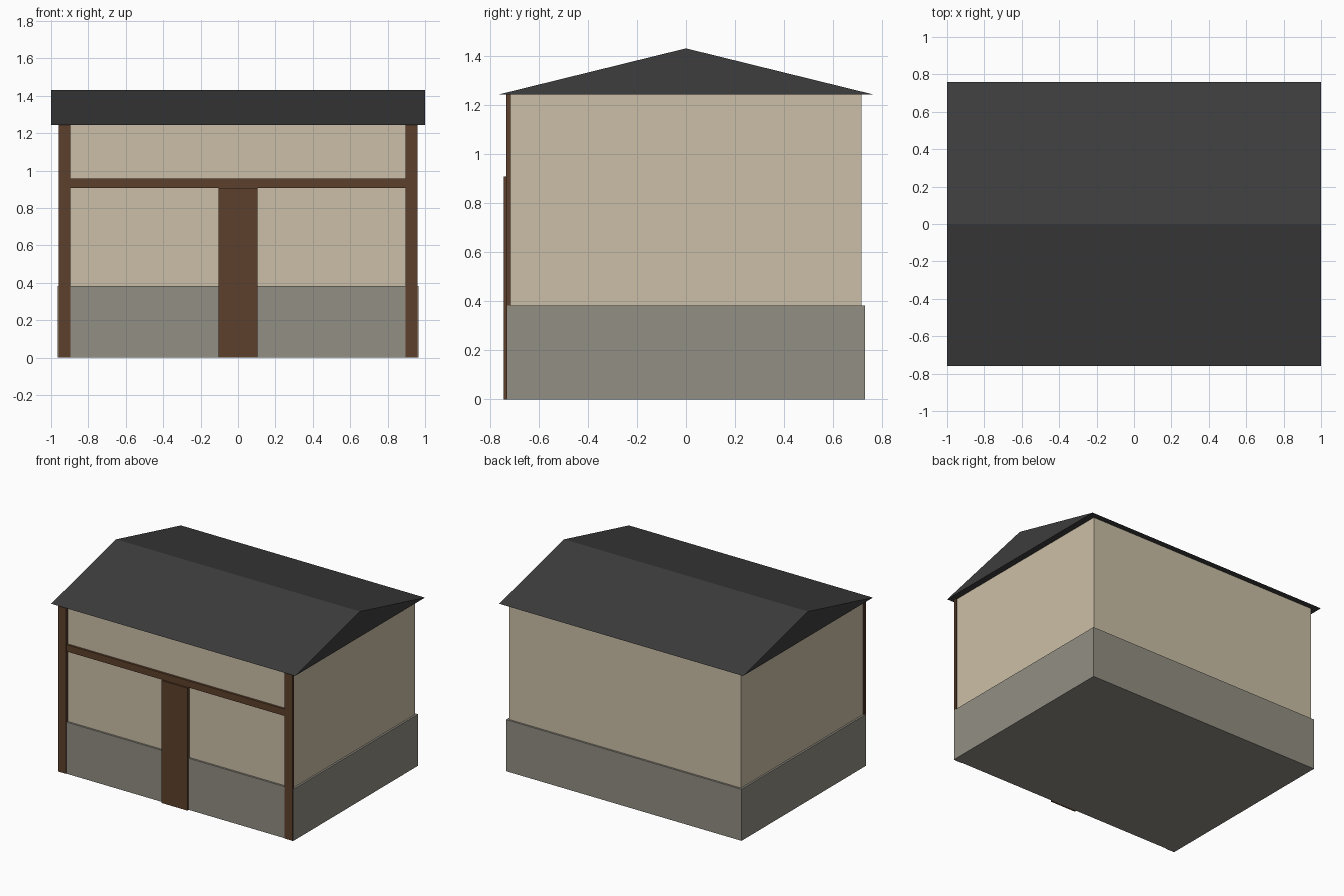
import bpy, bmesh

if "Cube" in bpy.data.objects:
    bpy.data.objects.remove(bpy.data.objects["Cube"])


def material(name, rgb):
    m = bpy.data.materials.new(name)
    m.diffuse_color = (*rgb, 1.0)
    m.use_nodes = True
    m.node_tree.nodes["Principled BSDF"].inputs["Base Color"].default_value = m.diffuse_color
    return m


PLASTER = material("beige plaster", (0.60, 0.52, 0.385))
STONE = material("grey stone", (0.29, 0.272, 0.228))
WOOD = material("brown wood", (0.108, 0.051, 0.025))
ROOF = material("dark roofing", (0.047, 0.047, 0.047))


def finish(name, bm, mat):
    bmesh.ops.recalc_face_normals(bm, faces=bm.faces[:])
    mesh = bpy.data.meshes.new(name)
    bm.to_mesh(mesh)
    bm.free()
    mesh.materials.append(mat)
    ob = bpy.data.objects.new(name, mesh)
    bpy.context.collection.objects.link(ob)
    return ob


def box(name, x, y, z, mat):
    """Box from (min, max) ranges on each axis."""
    bm = bmesh.new()
    bmesh.ops.create_cube(bm, size=1)
    for v in bm.verts:
        v.co = [r[0] if c < 0 else r[1] for c, r in zip(v.co, (x, y, z))]
    return finish(name, bm, mat)


EAVE = 1.243

# masonry body
box("stone_base", (-0.966, 0.966), (-0.729, 0.729), (0, 0.382), STONE)
box("walls", (-0.952, 0.952), (-0.715, 0.715), (0.01, EAVE), PLASTER)

# timber on the front
for side, name in ((-1, "left_post"), (1, "right_post")):
    box(name, sorted((side * 0.895, side * 0.961)), (-0.733, -0.714), (0, EAVE), WOOD)
box("cross_beam", (-0.895, 0.895), (-0.731, -0.712), (0.907, 0.957), WOOD)
box("door", (-0.105, 0.105), (-0.744, -0.712), (0, 0.907), WOOD)

# gabled roof: closed triangular prism along x
bm = bmesh.new()
profile = [(-0.76, EAVE), (0.76, EAVE), (0, 1.43)]
gable = bm.faces.new([bm.verts.new((-1, y, z)) for y, z in profile])
ext = bmesh.ops.extrude_face_region(bm, geom=[gable], use_keep_orig=True)
bmesh.ops.translate(bm, vec=(2, 0, 0),
                    verts=[g for g in ext["geom"] if isinstance(g, bmesh.types.BMVert)])
finish("roof", bm, ROOF)
